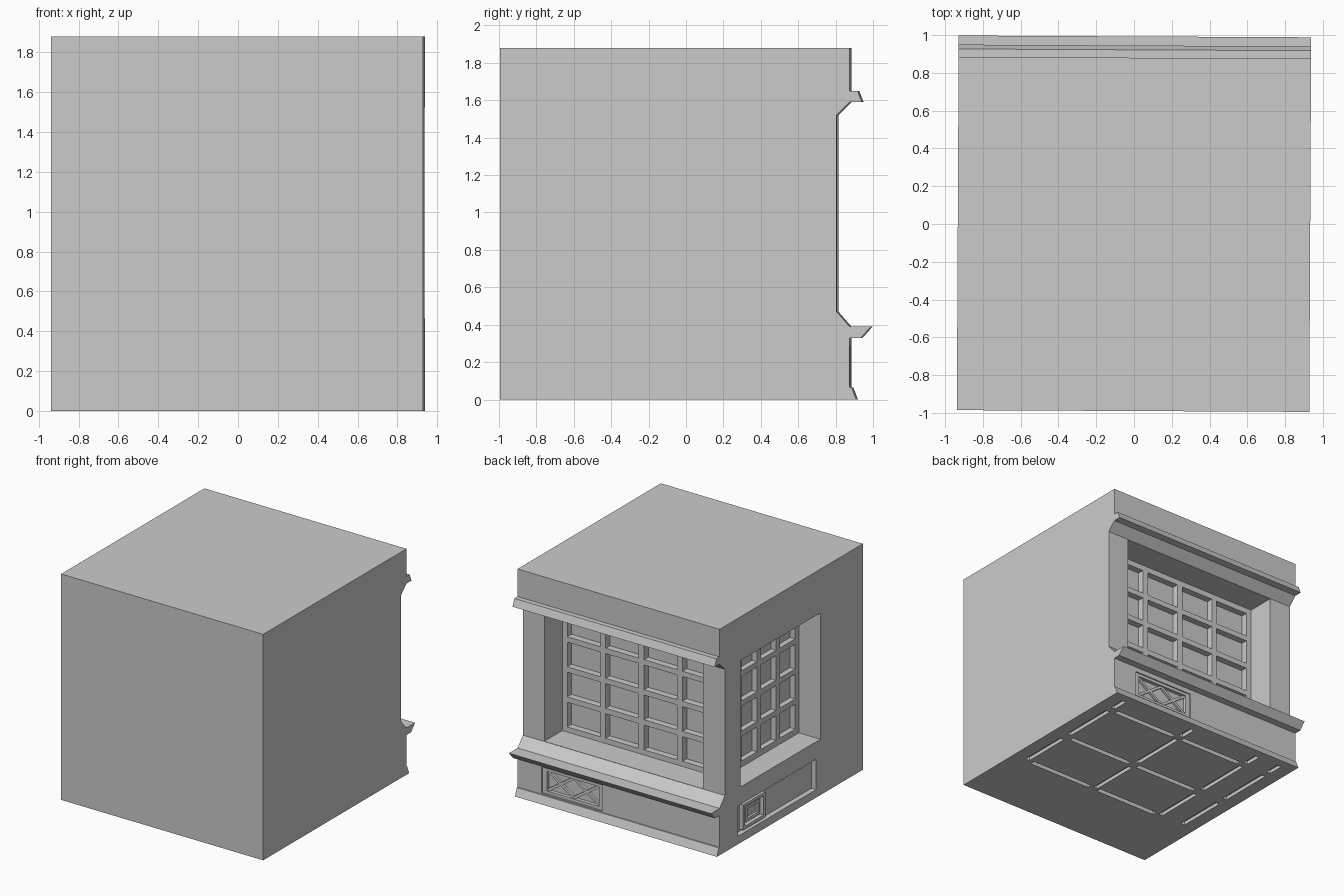
import bpy, bmesh, math
from mathutils import Matrix, Vector

if "Cube" in bpy.data.objects:
    bpy.data.objects.remove(bpy.data.objects["Cube"])

W = 0.933                      # half width in x
TURN = Matrix.Rotation(-0.005, 4, 'Z')


def add_box(bm, x0, x1, y0, y1, z0, z1):
    m = Matrix.Translation(((x0 + x1) / 2, (y0 + y1) / 2, (z0 + z1) / 2))
    m = m @ Matrix.Diagonal((x1 - x0, y1 - y0, z1 - z0, 1))
    bmesh.ops.create_cube(bm, size=1, matrix=m)


def add_bar(bm, a, b, size):
    """Square bar between two points."""
    a, b = Vector(a), Vector(b)
    d = b - a
    m = Matrix.Translation((a + b) / 2) @ d.to_track_quat('Z', 'Y').to_matrix().to_4x4()
    bmesh.ops.create_cube(bm, size=1, matrix=m @ Matrix.Diagonal((size, size, d.length, 1)))


def finish(name, bm):
    me = bpy.data.meshes.new(name)
    bm.to_mesh(me)
    bm.free()
    ob = bpy.data.objects.new(name, me)
    bpy.context.collection.objects.link(ob)
    return ob


def cut(target, boxes):
    """Carve a set of separate boxes out of the target."""
    bm = bmesh.new()
    for b in boxes:
        add_box(bm, *b)
    cutter = finish("cutter", bm)
    cutter.hide_render = True
    mod = target.modifiers.new("cut", 'BOOLEAN')
    mod.object, mod.operation, mod.solver = cutter, 'DIFFERENCE', 'EXACT'
    bpy.context.view_layer.objects.active = target
    bpy.ops.object.modifier_apply(modifier=mod.name)
    bpy.data.objects.remove(cutter, do_unlink=True)


def spans(lo, hi, n, gap):
    w = (hi - lo - gap * (n - 1)) / n
    return [(lo + i * (w + gap), lo + i * (w + gap) + w) for i in range(n)]


# Building block: side profile with plinth, sill and cornice, extruded across x
profile = [(-0.99, 0), (0.915, 0), (0.89, 0.065), (0.88, 0.065), (0.88, 0.33), (0.94, 0.33),
           (0.993, 0.39), (0.88, 0.39), (0.81, 0.47), (0.81, 1.52), (0.88, 1.59),
           (0.945, 1.59), (0.922, 1.65), (0.88, 1.65), (0.88, 1.88), (-0.99, 1.88)]
bm = bmesh.new()
face = bm.faces.new([bm.verts.new((-W, y, z)) for y, z in profile])
ext = bmesh.ops.extrude_face_region(bm, geom=[face])
bmesh.ops.translate(bm, vec=(2 * W, 0, 0),
                    verts=[v for v in ext["geom"] if isinstance(v, bmesh.types.BMVert)])
bmesh.ops.recalc_face_normals(bm, faces=bm.faces)
shop = finish("shop_block", bm)

# Window recesses, vent recess at the back, low panel on the left side
cut(shop, [(-0.73, 0.735, 0.575, 1.2, 0.472, 1.518),
           (-1.2, -0.735, -0.435, 0.61, 0.465, 1.515),
           (0.15, 0.71, 0.84, 0.93, 0.075, 0.29),
           (-1.2, -0.89, -0.38, 0.64, 0.067, 0.318)])

# Window panes sunk between the glazing bars
rows = spans(0.515, 1.47, 4, 0.045)
cut(shop, [(x0, x1, 0.52, 0.65, z0, z1)
           for x0, x1 in spans(-0.68, 0.69, 4, 0.05) for z0, z1 in rows])
cut(shop, [(-0.85, -0.69, y0, y1, z0, z1)
           for y0, y1 in spans(-0.385, 0.56, 4, 0.05) for z0, z1 in rows])

# Slots on the underside
slots = []
for x in (0.8, 0.1, -0.57, -0.8):
    for y0, y1 in ((-0.36, 0.07), (0.16, 0.64), (0.70, 0.84)):
        slots.append((x - 0.02, x + 0.02, y0, y1, -0.1, 0.03))
for y in (-0.37, 0.115, 0.67):
    for x0, x1 in ((0.15, 0.74), (-0.52, 0.06)):
        slots.append((x0, x1, y - 0.02, y + 0.02, -0.1, 0.03))
cut(shop, slots)

# Back vent: border and crossed lattice
bm = bmesh.new()
for b in ((0.15, 0.71, 0.075, 0.10), (0.15, 0.71, 0.265, 0.29),
          (0.15, 0.19, 0.10, 0.265), (0.67, 0.71, 0.10, 0.265)):
    add_box(bm, b[0], b[1], 0.83, 0.87, b[2], b[3])
for x0, x1 in ((0.19, 0.43), (0.43, 0.67)):
    add_bar(bm, (x0, 0.848, 0.10), (x1, 0.848, 0.265), 0.022)
    add_bar(bm, (x0, 0.848, 0.265), (x1, 0.848, 0.10), 0.022)
vent = finish("back_vent", bm)

# Left side vent: two nested square frames
bm = bmesh.new()
for inset, depth in ((0, 0.035), (0.05, 0.02)):
    y0, y1, z0, z1, t = 0.27 + inset, 0.56 - inset, 0.085 + inset * 0.8, 0.295 - inset * 0.8, 0.025
    for b in ((y0, y1, z0, z0 + t), (y0, y1, z1 - t, z1),
              (y0, y0 + t, z0 + t, z1 - t), (y1 - t, y1, z0 + t, z1 - t)):
        add_box(bm, -0.89 - depth, -0.885, *b)
side_vent = finish("side_vent", bm)

# The whole block stands very slightly turned
for ob in (shop, vent, side_vent):
    ob.data.transform(TURN)
